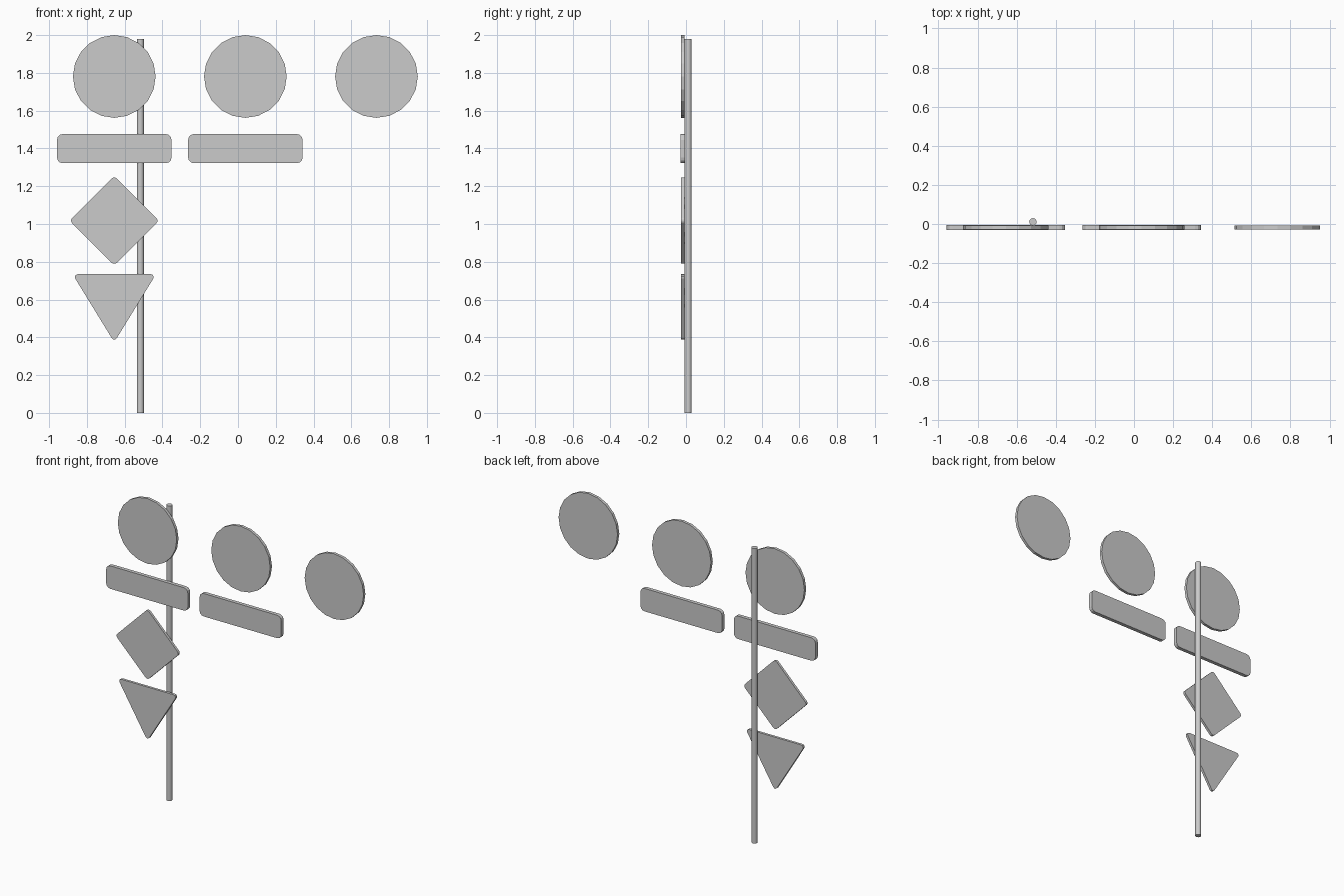
import bpy, bmesh
from math import sin, cos, pi, atan2

if "Cube" in bpy.data.objects:
    bpy.data.objects.remove(bpy.data.objects["Cube"])

SPACING = 0.694      # sideways step between copies
X0, POLE_X = -0.655, -0.517


def plate(name, outline, cx, cz, y_front, y_back):
    """Extrude an XZ outline along y."""
    bm = bmesh.new()
    face = bm.faces.new([bm.verts.new((cx + x, y_front, cz + z)) for x, z in outline])
    ext = bmesh.ops.extrude_face_region(bm, geom=[face])
    moved = [v for v in ext["geom"] if isinstance(v, bmesh.types.BMVert)]
    bmesh.ops.translate(bm, verts=moved, vec=(0, y_back - y_front, 0))
    bmesh.ops.recalc_face_normals(bm, faces=bm.faces)
    me = bpy.data.meshes.new(name)
    bm.to_mesh(me)
    bm.free()
    ob = bpy.data.objects.new(name, me)
    bpy.context.collection.objects.link(ob)
    return ob


def rounded(centres, r, steps=3):
    """Convex counter-clockwise polygon with an arc round each corner centre."""
    pts, n = [], len(centres)
    for i, (x, z) in enumerate(centres):
        px, pz = centres[i - 1]
        nx, nz = centres[(i + 1) % n]
        a = atan2(z - pz, x - px) - pi / 2
        turn = (atan2(nz - z, nx - x) - pi / 2 - a) % (2 * pi)
        pts += [(x + r * cos(a + turn * k / steps), z + r * sin(a + turn * k / steps))
                for k in range(steps + 1)]
    return pts


# Round signs: three in a row
N = 20
circle = [(0.219 * cos(2 * pi * i / N), 0.219 * sin(2 * pi * i / N)) for i in range(N)]
for i in range(3):
    plate(f"round_sign_{i + 1}", circle, X0 + i * SPACING, 1.781, -0.027, -0.008)

# Rectangular signs: two in a row
w, h, r = 0.303, 0.077, 0.03
bar = rounded([(-w + r, -h + r), (w - r, -h + r), (w - r, h - r), (-w + r, h - r)], r)
for i in range(2):
    plate(f"rectangular_sign_{i + 1}", bar, X0 + i * SPACING, 1.399, -0.030, -0.005)

# Diamond sign
d = 0.21
plate("diamond_sign", rounded([(0, -d), (d, 0), (0, d), (-d, 0)], 0.019),
      X0, 1.018, -0.026, -0.009)

# Triangular sign, pointing down
plate("triangle_sign", rounded([(0, 0.403), (0.194, 0.719), (-0.194, 0.719)], 0.015),
      X0, 0, -0.026, -0.009)

# Pole
bpy.ops.mesh.primitive_cylinder_add(vertices=16, radius=0.019, depth=1.98,
                                    location=(POLE_X, 0.011, 0.99))
pole = bpy.context.object
pole.name = "pole"
bpy.ops.object.shade_smooth_by_angle()
